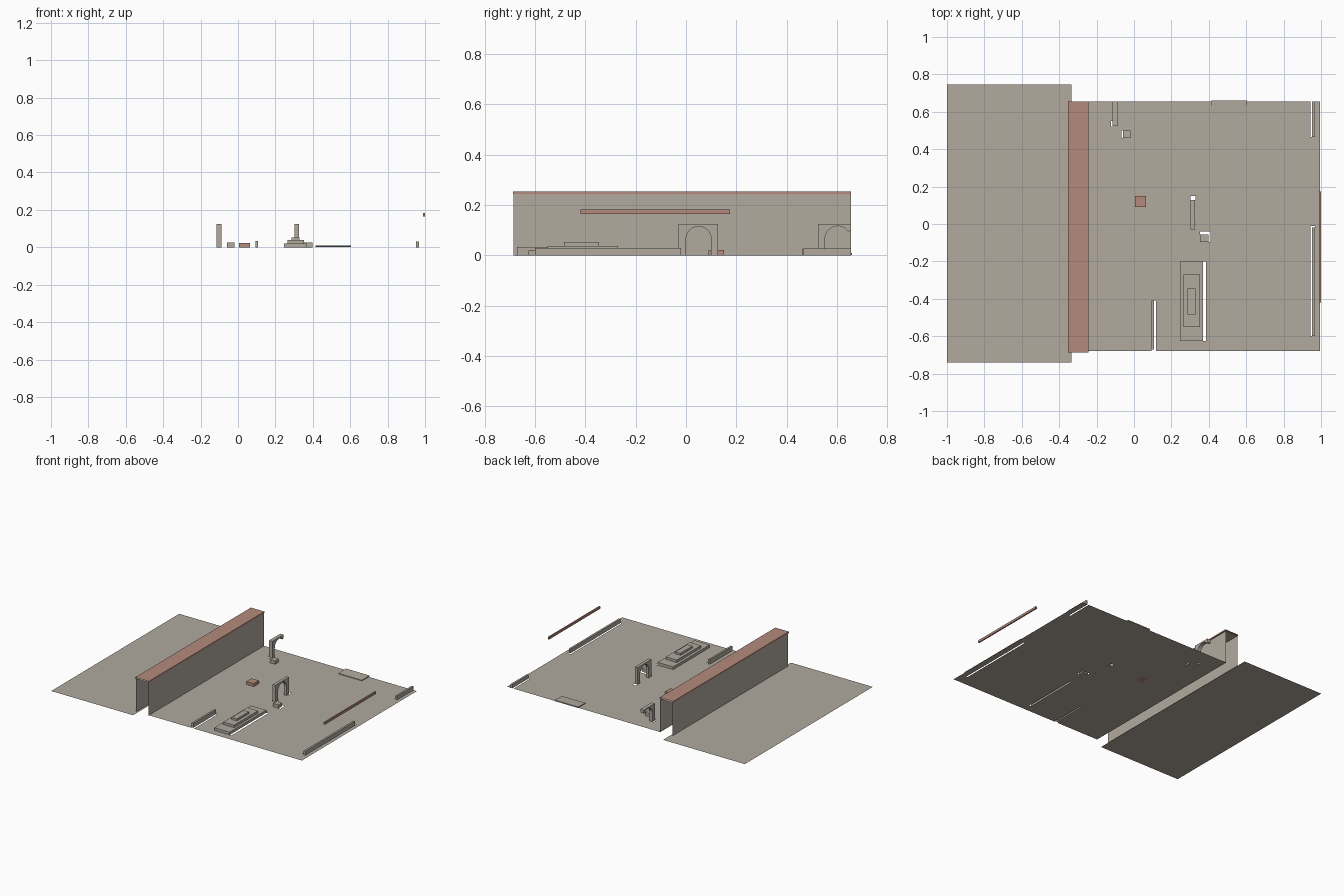
import bpy, bmesh, math

cube = bpy.data.objects.get("Cube")
if cube:
    bpy.data.objects.remove(cube, do_unlink=True)


def material(name, rgb):
    m = bpy.data.materials.new(name)
    m.use_nodes = True
    m.diffuse_color = (*rgb, 1)
    m.node_tree.nodes["Principled BSDF"].inputs["Base Color"].default_value = (*rgb, 1)
    return m


STONE = material("warm_grey_stone", (0.44, 0.40, 0.345))
BRICK = material("dusty_red", (0.46, 0.255, 0.20))


def finish(name, bm, mat, normals=True):
    if normals:
        bmesh.ops.recalc_face_normals(bm, faces=bm.faces[:])
    mesh = bpy.data.meshes.new(name)
    bm.to_mesh(mesh)
    bm.free()
    mesh.materials.append(mat)
    obj = bpy.data.objects.new(name, mesh)
    bpy.context.collection.objects.link(obj)
    return obj


def box(name, x, y, z, mat=STONE):
    bm = bmesh.new()
    bmesh.ops.create_cube(bm, size=1)
    for v in bm.verts:
        v.co = [r[0] if c < 0 else r[1] for c, r in zip(v.co, (x, y, z))]
    return finish(name, bm, mat)


def prism(name, profile, x0, x1, mat=STONE):
    """Extrude a closed (y, z) profile along x."""
    bm = bmesh.new()
    face = bm.faces.new([bm.verts.new((x0, y, z)) for y, z in profile])
    new = bmesh.ops.extrude_face_region(bm, geom=[face])["geom"]
    bmesh.ops.translate(bm, vec=(x1 - x0, 0, 0),
                        verts=[g for g in new if isinstance(g, bmesh.types.BMVert)])
    return finish(name, bm, mat)


def open_strip(name, profile, y0, y1, mat):
    """Sweep an open (x, z) profile along y, leaving both ends open."""
    bm = bmesh.new()
    rows = [[bm.verts.new((x, y, z)) for x, z in profile] for y in (y0, y1)]
    for i in range(len(profile) - 1):
        bm.faces.new((rows[0][i], rows[1][i], rows[1][i + 1], rows[0][i + 1]))
    return finish(name, bm, mat, normals=False)


def sheet(name, x, y, holes=()):
    """Flat ground sheet with rectangular openings (x0, x1, y0, y1)."""
    xs = sorted({*x, *(v for h in holes for v in h[:2])})
    ys = sorted({*y, *(v for h in holes for v in h[2:])})
    bm = bmesh.new()
    grid = {(a, b): bm.verts.new((a, b, 0)) for a in xs for b in ys}
    for a, c in zip(xs, xs[1:]):
        for b, d in zip(ys, ys[1:]):
            mx, my = (a + c) / 2, (b + d) / 2
            if not any(h[0] < mx < h[1] and h[2] < my < h[3] for h in holes):
                bm.faces.new([grid[p] for p in ((a, b), (c, b), (c, d), (a, d))])
    loose = [v for v in bm.verts if not v.link_faces]
    bmesh.ops.delete(bm, geom=loose, context="VERTS")
    return finish(name, bm, STONE, normals=False)


FRONT, BACK = -0.68, 0.655

# Ground sheets
holes = [
    (0.943, 0.967, -0.60, -0.01), (0.943, 0.967, 0.465, BACK),
    (0.093, 0.118, FRONT, -0.41), (0.245, 0.385, -0.625, -0.20),
    (0.352, 0.41, -0.095, -0.04), (-0.068, -0.02, 0.46, 0.50),
    (0.005, 0.065, 0.09, 0.15), (0.303, 0.328, 0.10, 0.15),
    (0.303, 0.328, -0.03, 0.0), (-0.122, -0.088, 0.52, 0.55),
]
sheet("courtyard_ground", (-0.25, 0.995), (FRONT, BACK), holes)
sheet("outer_ground", (-1.0, -0.335), (-0.74, 0.745))

# Long open-ended wall and its cap
open_strip("long_wall", [(-0.35, 0), (-0.35, 0.243), (-0.248, 0.243), (-0.248, 0)],
           -0.685, BACK, STONE)
open_strip("wall_cap", [(-0.354, 0.243), (-0.354, 0.253), (-0.244, 0.253), (-0.244, 0.243)],
           -0.688, BACK, BRICK)


# Arches
def arc(centre, radius, spring, end):
    return [(centre + radius * math.cos(math.radians(a)),
             spring + radius * math.sin(math.radians(a)))
            for a in (180 + (end - 180) * i / 12 for i in range(13))]


prism("arch_gate",
      [(-0.03, 0.125), (-0.03, 0), (0, 0)] + arc(0.05, 0.05, 0.065, 0)
      + [(0.10, 0), (0.128, 0), (0.128, 0.125)], 0.303, 0.325)
prism("broken_arch_gate",
      [(0.525, 0.125), (0.525, 0), (0.552, 0)] + arc(0.603, 0.051, 0.065, 35)
      + [(BACK, 0.10), (BACK, 0.125)], -0.115, -0.088)

# Stepped platform
box("platform_base", (0.245, 0.37), (-0.625, -0.20), (0, 0.02))
box("platform_middle", (0.265, 0.353), (-0.55, -0.27), (0.02, 0.038))
box("platform_top", (0.287, 0.33), (-0.485, -0.345), (0.038, 0.053))

# Small blocks
box("arch_block", (0.352, 0.397), (-0.095, -0.055), (0, 0.025))
box("broken_arch_block", (-0.06, -0.02), (0.46, 0.50), (0, 0.025))
box("red_block", (0.005, 0.065), (0.09, 0.15), (0, 0.022), BRICK)

# Low walls
box("front_low_wall", (0.093, 0.107), (-0.672, -0.41), (0, 0.033))
box("side_low_wall_front", (0.953, 0.967), (-0.60, -0.02), (0, 0.03))
box("side_low_wall_back", (0.953, 0.967), (0.465, BACK), (0, 0.028))

# Shallow ramp at the back edge
prism("back_ramp", [(0.575, 0.001), (0.66, 0.001), (0.66, 0.009), (0.575, 0.006)], 0.415, 0.605)

# Raised red beam
box("raised_beam", (0.99, 1.0), (-0.42, 0.175), (0.165, 0.182), BRICK)
